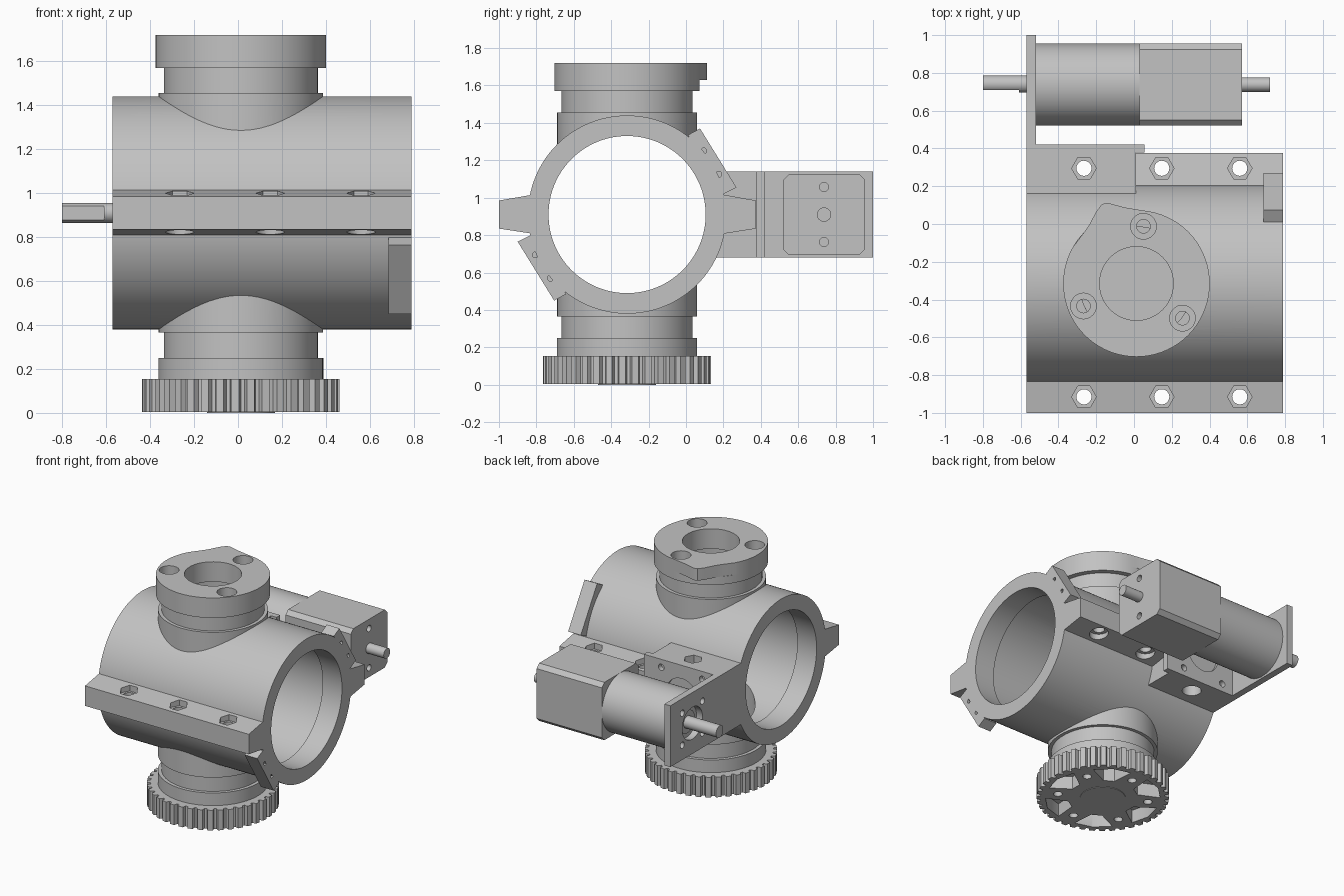
import bpy, bmesh, math
from mathutils import Vector

old = bpy.data.objects.get("Cube")
if old:
    bpy.data.objects.remove(old, do_unlink=True)

grey = bpy.data.materials.new("plain grey")
grey.use_nodes = True
grey.diffuse_color = (0.54, 0.54, 0.54, 1)
grey.node_tree.nodes["Principled BSDF"].inputs["Base Color"].default_value = (0.54, 0.54, 0.54, 1)

CX, CY, CZ = 0.013, -0.315, 0.91      # neck axis x, tube axis y and z
X0, X1 = -0.57, 0.79                  # tube ends
MY = 0.738                            # motor axis y
BOLTS = (-0.265, 0.147, 0.56)


def place(axis, a, b, t):
    return {"x": (t, a, b), "y": (a, t, b), "z": (a, b, t)}[axis]


def finish(name, bm):
    bmesh.ops.recalc_face_normals(bm, faces=bm.faces)
    me = bpy.data.meshes.new(name)
    bm.to_mesh(me)
    bm.free()
    me.materials.append(grey)
    ob = bpy.data.objects.new(name, me)
    bpy.context.collection.objects.link(ob)
    return ob


def prism(name, pts, axis, lo, hi):
    """Extrude a closed outline along an axis."""
    bm = bmesh.new()
    ends = [[bm.verts.new(place(axis, a, b, t)) for a, b in pts] for t in (lo, hi)]
    bm.faces.new(ends[0])
    bm.faces.new(ends[1])
    n = len(pts)
    for i in range(n):
        j = (i + 1) % n
        bm.faces.new((ends[0][i], ends[0][j], ends[1][j], ends[1][i]))
    return finish(name, bm)


def ring(a, b, r, n=64, start=0.0):
    return [(a + r * math.cos(start + math.tau * i / n),
             b + r * math.sin(start + math.tau * i / n)) for i in range(n)]


def rod(name, a, b, r, axis, lo, hi, n=64):
    return prism(name, ring(a, b, r, n), axis, lo, hi)


def rect(a0, a1, b0, b1):
    return [(a0, b0), (a1, b0), (a1, b1), (a0, b1)]


def lathe(name, profile, axis, a, b, n=80):
    """Spin a closed (radius, distance) profile about an axis."""
    bm = bmesh.new()
    loops = []
    for r, t in profile:
        loops.append([bm.verts.new(place(axis, p, q, t)) for p, q in ring(a, b, r, n)])
    for k, lower in enumerate(loops):
        upper = loops[(k + 1) % len(loops)]
        for i in range(n):
            j = (i + 1) % n
            bm.faces.new((lower[i], lower[j], upper[j], upper[i]))
    return finish(name, bm)


def cut(ob, *cutters):
    for c in cutters:
        mod = ob.modifiers.new("cut", "BOOLEAN")
        mod.operation, mod.solver, mod.object = "DIFFERENCE", "EXACT", c
        bpy.context.view_layer.update()
        me = bpy.data.meshes.new_from_object(ob.evaluated_get(bpy.context.evaluated_depsgraph_get()))
        ob.modifiers.clear()
        ob.data = me
        bpy.data.objects.remove(c, do_unlink=True)


def bolt_holes(ob, xs, y, low, high):
    """Through holes with hex pockets above and round recesses below."""
    for x in xs:
        cut(ob, rod("cutter", x, y, 0.04, "z", 0, 2, 32),
            rod("cutter", x, y, 0.065, "z", high, 2, 6),
            rod("cutter", x, y, 0.065, "z", 0, low, 32))


# Main tube with a wider chamber between its end lips
tube = lathe("main_tube", [(0.53, X0), (0.53, X1), (0.42, X1), (0.42, X1 - 0.16), (0.45, X1 - 0.16),
                           (0.45, X0 + 0.16), (0.42, X0 + 0.16), (0.42, X0)], "x", CY, CZ, 128)
cut(tube, rod("cutter", CX, CY, 0.3, "z", 0, 2))

# Upper and lower necks, hollow and trimmed inside the tube wall
upper = lathe("upper_neck", [(0.3, 1.0), (0.374, 1.0), (0.374, 1.455), (0.35, 1.455),
                             (0.35, 1.58), (0.3, 1.58)], "z", CX, CY)
lower = lathe("lower_neck", [(0.3, 0.82), (0.374, 0.82), (0.374, 0.365), (0.35, 0.365), (0.35, 0.25),
                             (0.375, 0.25), (0.375, 0.15), (0.3, 0.15)], "z", CX, CY)
for neck in (upper, lower):
    cut(neck, rod("cutter", CY, CZ, 0.49, "x", -1, 1, 96))

# Top collar with a pointed ear and three screw recesses
ear = [(-0.05, 0.088), (-0.14, 0.112), (-0.17, 0.105), (-0.2, 0.065), (-0.24, -0.01), (-0.28, -0.065)]
span = [(CX + 0.388 * math.cos(math.radians(d)), CY + 0.388 * math.sin(math.radians(d)))
        for d in range(150, 446, 5)]
collar_parts = [rod("collar_lower", CX, CY, 0.388, "z", 1.57, 1.63, 72),
                prism("collar_upper", span + ear, "z", 1.63, 1.72)]
for part in collar_parts:
    cut(part, rod("cutter", CX, CY, 0.195, "z", 1.5, 1.8))
    for deg in (83, 203, 323):
        x = CX + 0.305 * math.cos(math.radians(deg))
        y = CY + 0.305 * math.sin(math.radians(deg))
        cut(part, rod("cutter", x, y, 0.068, "z", 1.61, 1.8, 32),
            rod("cutter", x, y, 0.036, "z", 1.5, 1.8, 24))

# Toothed pulley with pockets and screw holes underneath
teeth, outline = 40, []
for i in range(teeth):
    for frac, r in ((0.0, 0.424), (0.25, 0.424), (0.38, 0.45), (0.87, 0.45)):
        a = math.tau * (i + frac) / teeth
        outline.append((CX + r * math.cos(a), CY + r * math.sin(a)))
pulley = prism("pulley", outline, "z", 0.004, 0.155)
for i in range(6):
    a = math.tau * i / 6
    pocket = [(CX + r * math.cos(a + d), CY + r * math.sin(a + d))
              for r, d in ((0.24, -0.16), (0.39, -0.34), (0.4, 0), (0.39, 0.34), (0.24, 0.16))]
    h = a + math.pi / 6
    cut(pulley, prism("cutter", pocket, "z", -0.1, 0.1),
        rod("cutter", CX + 0.31 * math.cos(h), CY + 0.31 * math.sin(h), 0.03, "z", -0.1, 0.1, 24))
rod("pulley_hub", CX, CY, 0.155, "z", 0, 0.02)

# Clamping flanges on both sides of the tube
front = prism("front_flange", [(-1, 0.835), (-0.815, 0.807), (-0.815, 1.017), (-1, 0.985)], "x", X0, X1)
bolt_holes(front, BOLTS, -0.915, 0.855, 0.965)
rear = prism("rear_flange", [(0.375, 0.835), (0.185, 0.805), (0.185, 1.019), (0.375, 0.985)], "x", 0.0, X1)
bolt_holes(rear, BOLTS[1:], 0.295, 0.855, 0.965)

# Screw ears at the left end, the second turned half way round the tube
ear_profile = [(0.01, 1.335), (0.075, 1.37), (0.27, 1.055), (0.2, 1.02)]
ear_holes = [(0.095, 1.25), (0.175, 1.125)]
for name, s in (("upper_screw_ear", 1), ("lower_screw_ear", -1)):
    def turn(p):
        return (CY + s * (p[0] - CY), CZ + s * (p[1] - CZ))
    lug = prism(name, [turn(p) for p in ear_profile], "x", 0.685, X1)
    for p in ear_holes:
        cut(lug, rod("cutter", *turn(p), 0.016, "x", 0.72, 1, 20))

# Motor bracket: block against the tube, back plate and face plate
block = prism("bracket_block", rect(X0, 0.01, 0.68, 1.14), "y", 0.162, 0.378)
bolt_holes(block, BOLTS[:1], 0.295, 0.78, 1.04)
back = prism("bracket_back_plate", rect(X0, 0.055, 0.68, 1.14), "y", 0.378, 0.422)
cut(back, rod("cutter", -0.26, CZ, 0.13, "y", 0.4, 0.5))
face = prism("bracket_face_plate", rect(0.4, 1.0, 0.68, 1.14), "x", X0, -0.52)
cut(face, rod("cutter", MY, CZ, 0.12, "x", -1, 0, 48))
for sx, sz in ((1, 1), (1, -1), (-1, 1), (-1, -1)):
    cut(back, rod("cutter", -0.26 + 0.17 * sx, CZ + 0.17 * sz, 0.024, "y", 0.385, 0.5, 20))
    cut(face, rod("cutter", MY + 0.12 * sx, CZ + 0.12 * sz, 0.024, "x", -1, 0, 20))

# Motor: gearbox can, chamfered body and two shafts
rod("motor_can", MY, CZ, 0.217, "x", -0.52, 0.035)
h, c = 0.217, 0.187
body = prism("motor_body", [(MY + a, CZ + b) for a, b in
                            ((h, c), (c, h), (-c, h), (-h, c), (-h, -c), (-c, -h), (c, -h), (h, -c))],
             "x", 0.03, 0.572)
for dz in (0.147, -0.147):
    cut(body, rod("cutter", MY, CZ + dz, 0.024, "x", 0.5, 1, 20))
rod("motor_hub", MY, CZ, 0.085, "x", -0.53, -0.5)
rod("rear_shaft", MY, CZ, 0.038, "x", 0.56, 0.72, 32)
shaft = rod("drive_shaft", MY + 0.003, CZ, 0.045, "x", -0.8, -0.5, 32)
cut(shaft, prism("cutter", rect(0.6, 0.71, 0.8, 1.0), "x", -0.9, -0.61))

# Smooth the round surfaces and keep edges sharp
bpy.ops.object.select_all(action="DESELECT")
for ob in bpy.context.scene.objects:
    if ob.type == "MESH":
        ob.select_set(True)
        bpy.context.view_layer.objects.active = ob
bpy.ops.object.shade_smooth_by_angle(angle=math.radians(30))
